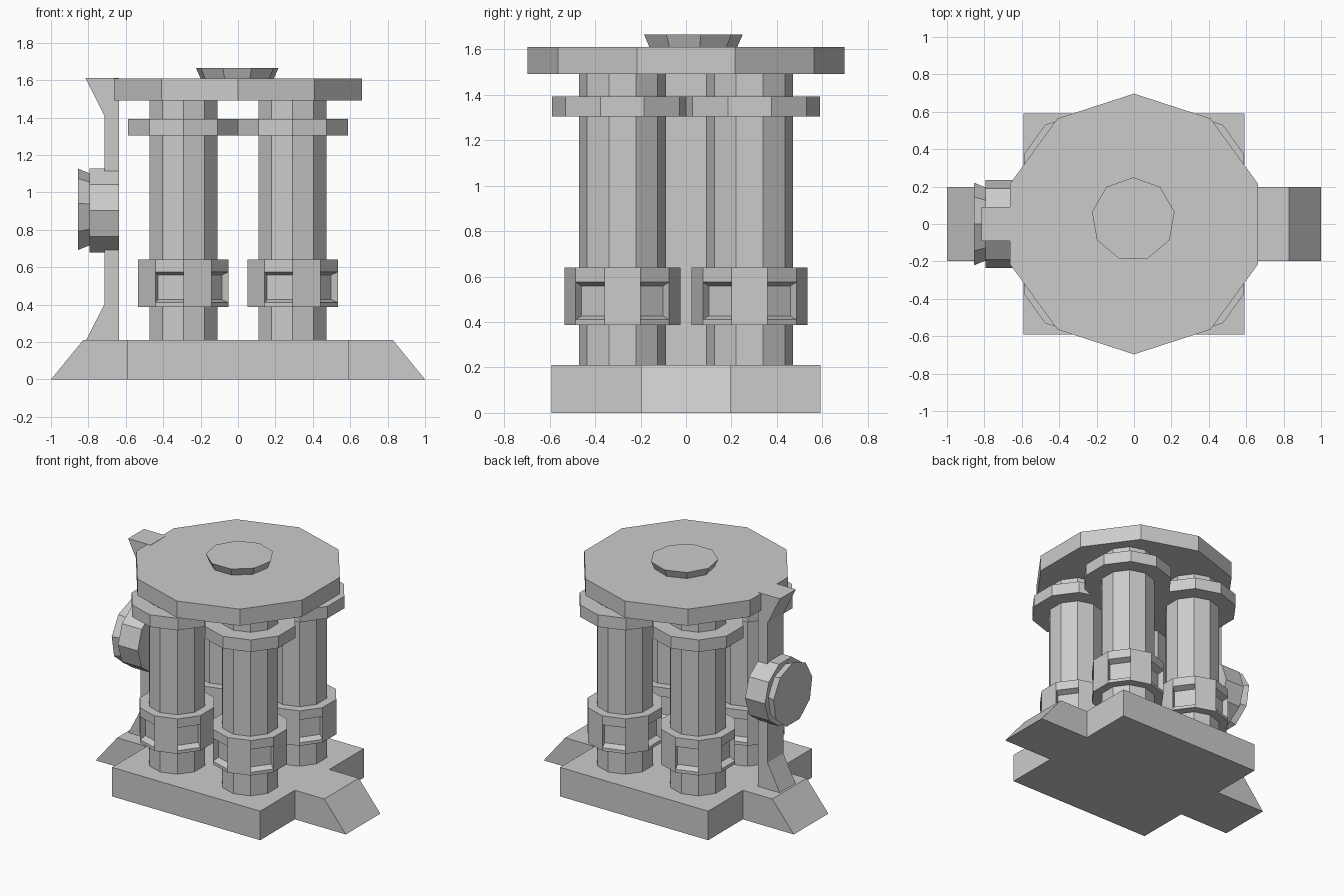
import bpy, bmesh
from math import sin, cos, pi
from mathutils import Matrix

if "Cube" in bpy.data.objects:
    bpy.data.objects.remove(bpy.data.objects["Cube"])


def add_object(name, bm, loc=(0, 0, 0), turn=0):
    bmesh.ops.recalc_face_normals(bm, faces=bm.faces[:])
    mesh = bpy.data.meshes.new(name)
    bm.to_mesh(mesh)
    bm.free()
    obj = bpy.data.objects.new(name, mesh)
    obj.matrix_world = Matrix.Translation(loc) @ Matrix.Rotation(turn, 4, 'Y')
    bpy.context.collection.objects.link(obj)
    return obj


def loft(rings, sides, start):
    """Closed low-poly solid from (radius, z) rings; returns bmesh and side bands."""
    bm = bmesh.new()
    loops = []
    for r, z in rings:
        angles = [start + 2 * pi * i / sides for i in range(sides)]
        loops.append([bm.verts.new((r * cos(a), r * sin(a), z)) for a in angles])
    bands = []
    for lo, hi in zip(loops, loops[1:]):
        bands.append([bm.faces.new((lo[i], lo[(i + 1) % sides], hi[(i + 1) % sides], hi[i]))
                      for i in range(sides)])
    bm.faces.new(loops[0][::-1])
    bm.faces.new(loops[-1])
    return bm, bands


def prism(name, rings, loc=(0, 0, 0), sides=10, start=pi / 2, turn=0):
    return add_object(name, loft(rings, sides, start)[0], loc, turn)


def extrude_profile(name, points, y):
    """Extrude an XZ outline symmetrically along Y."""
    bm = bmesh.new()
    face = bm.faces.new([bm.verts.new((px, -y, pz)) for px, pz in points])
    new = bmesh.ops.extrude_face_region(bm, geom=[face])['geom']
    moved = [v for v in new if isinstance(v, bmesh.types.BMVert)]
    bmesh.ops.translate(bm, verts=moved, vec=(0, 2 * y, 0))
    return add_object(name, bm)


def windowed_collar(name, loc):
    """Ring whose alternate faces carry a tapered recess."""
    r = 0.255
    bm, bands = loft([(r, 0.387), (r, 0.41), (r, 0.575), (r, 0.64)], 10, pi / 2)
    bm.normal_update()
    recessed = bands[1][1::2]  # faces alternate, including the one facing -x... see below
    # pick the set that includes the -x face
    if not any(f.calc_center_median().x < -0.99 * r * cos(pi / 10) for f in recessed):
        recessed = bands[1][0::2]
    inner = bmesh.ops.extrude_discrete_faces(bm, faces=recessed)['faces']
    for f in inner:
        n = f.calc_center_median()
        n.z = 0
        n.normalize()
        for v in f.verts:
            v.co -= n * 0.045
            v.co.z = 0.4925 + (v.co.z - 0.4925) * 0.8
    bmesh.ops.dissolve_limit(bm, angle_limit=0.01, verts=bm.verts[:], edges=bm.edges[:])
    return add_object(name, bm, loc)


# Base block with sloped feet on both sides
extrude_profile("base_block", [(-0.592, 0), (0.592, 0), (0.592, 0.21), (-0.592, 0.21)], 0.592)
for side, label in ((-1, "left"), (1, "right")):
    extrude_profile("base_foot_" + label,
                    [(side * 0.55, 0), (side, 0), (side * 0.828, 0.21), (side * 0.55, 0.21)], 0.197)

# Four columns, each with a windowed lower collar and a plain upper collar
for x in (-0.292, 0.292):
    for y in (-0.28, 0.28):
        prism("column", [(0.191, 0.2), (0.191, 1.5)], (x, y, 0))
        windowed_collar("lower_collar", (x, y, 0))
        prism("upper_collar", [(0.31, 1.305), (0.31, 1.392)], (x, y, 0))

# Top plate and its cap
prism("top_plate", [(0.697, 1.49), (0.697, 1.61)])
prism("top_cap", [(0.195, 1.6), (0.224, 1.665)], (-0.004, 0.026, 0), sides=9)

# Side bracket flaring at both ends
extrude_profile("side_bracket", [(-0.637, 0.205), (-0.815, 0.205), (-0.715, 0.40),
                                 (-0.715, 1.41), (-0.815, 1.612), (-0.637, 1.612)], 0.09)

# Round housing on the bracket with a flared cap
prism("side_housing", [(0.235, 0.637), (0.235, 0.795)], (0, 0, 0.903), turn=-pi / 2)
prism("side_cap", [(0.195, 0.785), (0.224, 0.855)], (0, 0, 0.903), sides=9, start=0, turn=-pi / 2)
